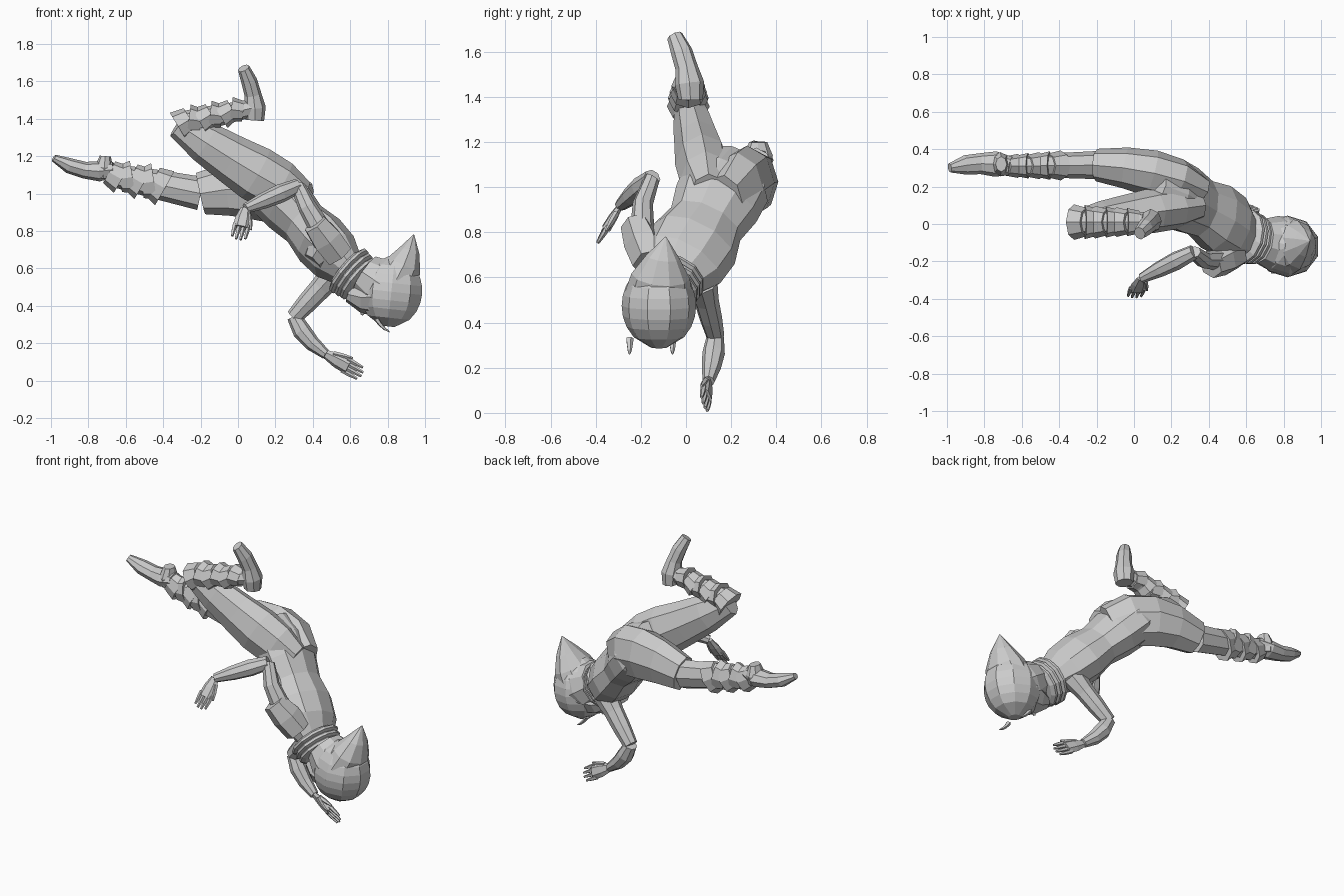
import bpy, bmesh, math
from mathutils import Vector

default = bpy.data.objects.get("Cube")
if default:
    bpy.data.objects.remove(default, do_unlink=True)


def at(x, y, z):
    return Vector((x, y, z))


FRONT_TO_BACK = at(0, 1, 0)
SHOULDER_LINE = at(0, 0.9, -0.35)


def point_on(path, t):
    """Point on the smooth curve steered by the path points."""
    while len(path) > 1:
        path = [a.lerp(b, t) for a, b in zip(path, path[1:])]
    return path[0]


def loft(name, path, radii, flat=1, side=FRONT_TO_BACK, sides=8):
    """Skin rings spaced evenly on a curve; flat is ring depth over width."""
    bm = bmesh.new()
    rings = []
    for i, radius in enumerate(radii):
        t = i / (len(radii) - 1)
        centre = point_on(path, t)
        tangent = (point_on(path, t + 0.01) - point_on(path, t - 0.01)).normalized()
        wide = (side - tangent * side.dot(tangent)).normalized()
        deep = tangent.cross(wide) * flat
        angles = [math.tau * k / sides for k in range(sides)]
        rings.append([bm.verts.new(centre + (wide * math.cos(a) + deep * math.sin(a)) * radius)
                      for a in angles])
    for low, high in zip(rings, rings[1:]):
        for k in range(sides):
            n = (k + 1) % sides
            bm.faces.new((low[k], low[n], high[n], high[k]))
    bm.faces.new(rings[0])
    bm.faces.new(rings[-1])
    bmesh.ops.recalc_face_normals(bm, faces=bm.faces)
    mesh = bpy.data.meshes.new(name)
    bm.to_mesh(mesh)
    bm.free()
    bpy.context.collection.objects.link(bpy.data.objects.new(name, mesh))


def shin_wrap(name, start, end, count, radius, flat):
    """Overlapping flared cloth bands that narrow toward the ankle."""
    step = (end - start) / count
    for i in range(count):
        wide = radius * (1 - 0.25 * i / count)
        base = start + step * i
        tilt = at(0, 0, 0.012 * (-1) ** i)
        loft(f"{name}_{i + 1}", (base - tilt, base + step * 1.15 + tilt), (wide, wide * 0.8), flat)


def hand(name, wrist, tip, spread):
    """Flat palm, four fingers and a thumb."""
    reach = tip - wrist
    spread = (spread - spread.project(reach)).normalized()
    loft(name + "_palm", (wrist, wrist + reach * 0.6), (0.026, 0.042, 0.045), 0.5, spread, 6)
    for i in range(4):
        shift = i - 1.5
        across = spread * shift * 0.024
        root = wrist + reach * 0.5 + across
        end = wrist + reach * (1 - 0.06 * abs(shift)) + across
        loft(f"{name}_finger_{i + 1}", (root, end), (0.013, 0.012, 0.007), 1, spread, 5)
    root = wrist + reach * 0.15 + spread * 0.025
    end = wrist + reach * 0.6 + spread * 0.055
    loft(name + "_thumb", (root, end), (0.014, 0.013, 0.006), 1, spread, 5)


# Joints shared by neighbouring parts
pelvis = at(0.1, 0.22, 1.11)
neck_base = at(0.6, -0.07, 0.58)
right_shoulder = at(0.54, -0.16, 0.67)
right_elbow = at(0.32, -0.15, 1.04)
right_wrist = at(0.04, -0.29, 0.92)
left_shoulder = at(0.52, 0.07, 0.58)
left_elbow = at(0.3, 0.13, 0.34)
left_wrist = at(0.47, 0.1, 0.14)
right_knee = at(-0.32, 0.01, 1.37)
right_ankle = at(0.02, 0.01, 1.45)
left_hem = at(-0.2, 0.315, 1)
left_ankle = at(-0.68, 0.31, 1.1)

# Torso, broad at hips and chest with a narrower waist
loft("torso", (pelvis, at(0.36, 0.1, 0.83), neck_base),
     (0.13, 0.2, 0.195, 0.17, 0.2, 0.19, 0.12), 0.75, SHOULDER_LINE, 10)
loft("bust", (at(0.48, -0.02, 0.71), at(0.4, -0.05, 0.62)), (0.17, 0.16, 0.11), 0.6, SHOULDER_LINE)

# Neck and rolled scarf
neck_line = at(0.7, -0.2, -0.6).normalized()
loft("neck", (neck_base, neck_base + neck_line * 0.17), (0.08, 0.075), 1, SHOULDER_LINE)
for i in range(3):
    middle = neck_base + neck_line * (0.033 * i - 0.01)
    rim = neck_line * 0.022
    outer = 0.15 - 0.006 * i
    loft(f"scarf_roll_{i + 1}", (middle - rim, middle + rim),
         (outer * 0.83, outer, outer, outer * 0.83), 1, SHOULDER_LINE, 12)

# Head: rounded hair, swept point, face and forelocks
crown = at(0.8, -0.12, 0.29)
nape = at(0.84, -0.12, 0.66)
middle_head = crown.lerp(nape, 0.5)
roundness = [0.165 * math.sqrt(1 - 0.95 * (i / 4) ** 2) for i in range(-4, 5)]
loft("hair", (crown, nape), roundness, 1.05, sides=10)
loft("hair_back", (at(0.68, -0.09, 0.57), middle_head), (0.12, 0.15, 0.155), 0.95, sides=10)
loft("hair_point", (at(0.84, -0.12, 0.53), at(0.91, -0.11, 0.64), at(0.94, -0.09, 0.78)),
     (0.15, 0.13, 0.075, 0.003), 0.8, sides=10)
loft("face", (middle_head, at(0.7, -0.11, 0.42), at(0.59, -0.1, 0.46)), (0.15, 0.14, 0.105, 0.05), 0.8)
loft("nose", (at(0.68, -0.11, 0.39), at(0.66, -0.11, 0.35)), (0.025, 0.006), 1, sides=5)
for name, y in (("right_forelock", -0.25), ("left_forelock", -0.06)):
    loft(name, (at(0.74, y, 0.33), at(0.77, y, 0.28), at(0.81, y, 0.26)),
         (0.018, 0.014, 0.01, 0.003), 0.8, sides=5)

# Right arm, folded beside the chest, with a loose sleeve
upper_bend = at(0.38, -0.24, 0.88)
loft("right_upper_arm", (right_shoulder, upper_bend, right_elbow), (0.065, 0.055, 0.045, 0.035), 1.1)
loft("right_sleeve", (right_shoulder, right_shoulder.lerp(upper_bend, 0.8)),
     (0.08, 0.085, 0.068), 1.05, sides=6)
loft("right_forearm", (right_elbow, right_wrist), (0.04, 0.05, 0.043, 0.027))
hand("right_hand", right_wrist, at(0, -0.395, 0.75), at(1, 0.1, 0))

# Left arm, reaching toward the ground
loft("left_upper_arm", (left_shoulder, left_elbow), (0.07, 0.055, 0.05, 0.04), 1.1)
loft("left_forearm", (left_elbow, at(0.35, 0.12, 0.22), left_wrist), (0.038, 0.05, 0.042, 0.027))
hand("left_hand", left_wrist, at(0.67, 0.08, 0.03), at(0.4, -0.3, 0.7))

# Right leg, bent with the foot raised
loft("right_trouser", (at(0.34, 0.1, 0.97), at(0.05, 0.07, 1.12), right_knee),
     (0.08, 0.115, 0.12, 0.105, 0.09, 0.06), 1.25)
loft("right_shin", (right_knee, right_ankle + at(0.07, 0, 0.01)), (0.07, 0.07, 0.06, 0.05), 0.9)
shin_wrap("right_shin_wrap", right_knee, right_ankle, 6, 0.095, 0.9)
loft("right_foot", (at(0.09, 0.02, 1.39), at(0.1, 0.02, 1.53), at(0.03, -0.05, 1.67)),
     (0.055, 0.065, 0.05, 0.048, 0.036), 0.9)

# Left leg, trailing straight behind
loft("left_trouser", (at(0.34, 0.17, 0.95), at(0.12, 0.3, 1.07), left_hem),
     (0.09, 0.125, 0.125, 0.11, 0.087), 1.3)
loft("left_leg", (left_hem, left_ankle), (0.075, 0.065, 0.05), 1.2)
shin_wrap("left_shin_wrap", left_hem.lerp(left_ankle, 0.4), left_ankle, 5, 0.08, 1.3)
loft("left_foot", (left_ankle + at(0.02, 0, 0.03), at(-0.82, 0.34, 1.09), at(-0.985, 0.3, 1.19)),
     (0.05, 0.068, 0.056, 0.052, 0.025), 0.8)
loft("left_heel", (at(-0.72, 0.32, 1.08), at(-0.71, 0.32, 1.2)), (0.05, 0.065, 0.04), 0.75)
